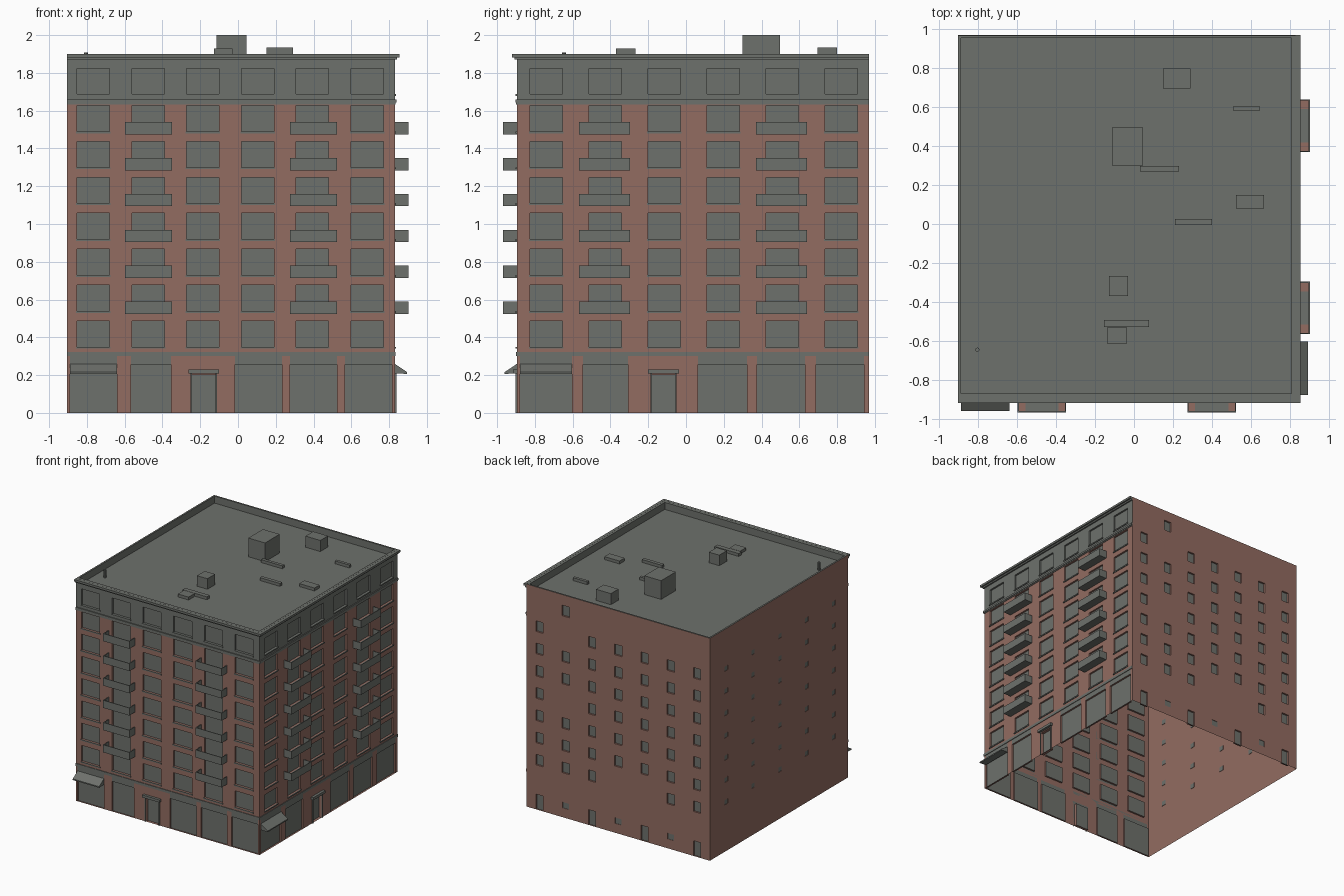
import bpy
import bmesh
from mathutils import Vector

if "Cube" in bpy.data.objects:
    bpy.data.objects.remove(bpy.data.objects["Cube"], do_unlink=True)


def material(name, rgb):
    m = bpy.data.materials.new(name)
    m.use_nodes = True
    m.diffuse_color = (*rgb, 1)
    shader = m.node_tree.nodes["Principled BSDF"]
    shader.inputs["Base Color"].default_value = (*rgb, 1)
    shader.inputs["Roughness"].default_value = 0.9
    return m


MATS = [material("brick", (0.29, 0.15, 0.12)), material("grey_stone", (0.155, 0.165, 0.15))]
BRICK, GREY = 0, 1
X0, X1, Y0, Y1 = -0.905, 0.83, -0.895, 0.97
TOP, ROOF, FLOOR = 1.9, 1.84, 0.19
ROWS = [0.35 + FLOOR * k for k in range(7)]


def finish(name, bm):
    mesh = bpy.data.meshes.new(name)
    bm.to_mesh(mesh)
    bm.free()
    for m in MATS:
        mesh.materials.append(m)
    ob = bpy.data.objects.new(name, mesh)
    bpy.context.collection.objects.link(ob)
    return ob


def quad(bm, pts, normal, mat):
    f = bm.faces.new([bm.verts.new(p) for p in pts])
    f.normal_update()
    if f.normal.dot(normal) < 0:
        f.normal_flip()
    f.material_index = mat


# Each facade maps (along, outward, up) to world space
FACES = {
    "front": lambda u, d, z: Vector((u, Y0 - d, z)),
    "left": lambda u, d, z: Vector((X1 + d, u, z)),
    "back": lambda u, d, z: Vector((u, Y1 + d, z)),
    "right": lambda u, d, z: Vector((X0 - d, u, z)),
}


def add_box(bm, a, b, mat=GREY):
    lo = [min(p) for p in zip(a, b)]
    hi = [max(p) for p in zip(a, b)]
    made = bmesh.ops.create_cube(bm, size=1)["verts"]
    for v in made:
        v.co = Vector([(lo[i] + hi[i]) / 2 + v.co[i] * (hi[i] - lo[i]) for i in range(3)])
    for f in {f for v in made for f in v.link_faces}:
        f.material_index = mat


def face_box(bm, side, u, d, z, mat=GREY):
    place = FACES[side]
    add_box(bm, place(u[0], d[0], z[0]), place(u[1], d[1], z[1]), mat)


def wall(name, side, u0, u1, openings, rule):
    """Wall split on the opening edges, with recessed panes."""
    place, bm = FACES[side], bmesh.new()
    out = place(0, 1, 0) - place(0, 0, 0)
    along, up = place(1, 0, 0) - place(0, 0, 0), Vector((0, 0, 1))
    us = sorted({u0, u1, *[round(c, 4) for o in openings for c in o[0:2]]})
    zs = sorted({0, 0.3, 1.635, TOP, *[round(c, 4) for o in openings for c in o[2:4]]})
    for a, b in zip(us, us[1:]):
        for c, d in zip(zs, zs[1:]):
            mu, mz = (a + b) / 2, (c + d) / 2
            if any(o[0] < mu < o[1] and o[2] < mz < o[3] for o in openings):
                continue
            quad(bm, [place(a, 0, c), place(b, 0, c), place(b, 0, d), place(a, 0, d)], out, rule(mu, mz))
    for a, b, c, d, depth in openings:
        loop = [(a, c), (b, c), (b, d), (a, d)]
        quad(bm, [place(u, -depth, z) for u, z in loop], out, GREY)
        for (p, q), n in zip(zip(loop, loop[1:] + loop[:1]), (up, -along, -up, along)):
            quad(bm, [place(p[0], 0, p[1]), place(q[0], 0, q[1]), place(q[0], -depth, q[1]),
                      place(p[0], -depth, p[1])], n, rule((a + b) / 2, (c + d) / 2))
    bmesh.ops.remove_doubles(bm, verts=bm.verts, dist=0.0001)
    finish(name, bm)


def street_facade(side, u0, u1, first, step, shops, door, balconies):
    width, depth = 0.172, 0.015
    starts = [first + step * i for i in range(6)]
    windows = [(s, s + width, z, z + 0.137) for s in starts for z in ROWS + [1.687]]
    shop_cuts = [(a, b, 0, 0.257) for a, b in shops]
    openings = [(*w, depth) for w in windows + shop_cuts] + [(*door, 0, 0.2, 0.025)]

    def rule(u, z):
        lintel = 0.258 < z < 0.3 and any(a < u < b for a, b in shops)
        return GREY if z > 1.635 or lintel else BRICK

    wall(side + "_wall", side, u0, u1, openings, rule)

    # Window sills
    bm = bmesh.new()
    for a, b, z, _ in windows:
        face_box(bm, side, (a - 0.005, b + 0.005), (0, 0.007), (z - 0.01, z))
    finish(side + "_sills", bm)

    # Stone courses and the stepped cornice
    bm = bmesh.new()
    for z0, z1, d in ((0.3, 0.322, 0.005), (1.632, 1.642, 0.004), (1.642, 1.658, 0.008),
                      (1.87, 1.882, 0.012), (1.882, TOP, 0.025)):
        start = u0 if side == "front" else u0 - d
        end = u1 + d if side == "front" else u1
        face_box(bm, side, (start, end), (0, d), (z0, z1))
    finish(side + "_courses", bm)

    # Open-topped balconies
    bm = bmesh.new()
    reach, t = 0.073, 0.006
    for a, b in balconies:
        mid = (a + b) / 2
        for z in ROWS[1:]:
            lo, hi = z - 0.016, z + 0.049
            face_box(bm, side, (a, b), (0, reach), (lo, lo + t))
            for p, q in ((a + t, mid - 0.085), (mid + 0.085, b - t)):
                face_box(bm, side, (p, q), (0, reach - t), (lo + t, lo + t + 0.002), BRICK)
            face_box(bm, side, (a, b), (reach - t, reach), (lo, hi))
            for p in (a, b - t):
                face_box(bm, side, (p, p + t), (0, reach), (lo, hi))
    finish(side + "_balconies", bm)

    # Door surround and canopy
    bm = bmesh.new()
    a, b = door
    face_box(bm, side, (a - 0.02, b + 0.02), (0, 0.022), (0.208, 0.23))
    for p in (a - 0.008, b):
        face_box(bm, side, (p, p + 0.008), (0, 0.008), (0, 0.208))
    finish(side + "_door_surround", bm)

    # Sloping awning over the end shop
    bm = bmesh.new()
    place = FACES[side]
    a, b = shops[0]
    profile = [(0, 0.26), (0.065, 0.216), (0.065, 0.206), (0, 0.21)]
    ends = [[bm.verts.new(place(u, d, z)) for d, z in profile] for u in (a, b)]
    for e in ends:
        bm.faces.new(e)
    for i in range(4):
        j = (i + 1) % 4
        bm.faces.new((ends[0][i], ends[0][j], ends[1][j], ends[1][i]))
    bmesh.ops.recalc_face_normals(bm, faces=bm.faces)
    for f in bm.faces:
        f.material_index = GREY
    finish(side + "_awning", bm)


street_facade("front", X0, X1, -0.852, 0.29,
              [(-0.89, -0.64), (-0.566, -0.354), (-0.016, 0.233), (0.275, 0.524), (0.566, 0.815)],
              (-0.243, -0.12), [(-0.598, -0.349), (0.275, 0.524)])
street_facade("left", Y0, Y1, -0.825, 0.312,
              [(-0.878, -0.603), (-0.545, -0.307), (0.063, 0.323), (0.376, 0.63), (0.688, 0.942)],
              (-0.18, -0.058), [(-0.566, -0.296), (0.37, 0.64)])

# Plain back wall with small windows and service doors
back = []
for i in range(7):
    u = 0.705 - 0.248 * i
    for k, z in enumerate(ROWS):
        if (i, k) not in ((1, 6), (3, 0), (4, 0), (1, 3)):
            back.append((u - 0.035, u + 0.035, z + 0.03, z + 0.12, 0.015))
    if i % 2:
        back.append((u - 0.03, u + 0.03, 0.08, 0.13, 0.003))
    else:
        back.append((u - 0.035, u + 0.035, 0, 0.13, 0.015))
back.append((0.422, 0.492, 1.72, 1.81, 0.015))
wall("back_wall", "back", X0, X1, back, lambda u, z: BRICK)

# Blank side wall with tiny vents
vents = [(u - 0.022, u + 0.022, z + 0.05, z + 0.09, 0.003)
         for u in [0.75 - 0.363 * i for i in range(5)] for z in ROWS]
wall("right_wall", "right", Y0, Y1, vents, lambda u, z: BRICK)

# Parapet and roof deck
bm = bmesh.new()
quad(bm, [(X0, Y0, ROOF), (X1, Y0, ROOF), (X1, Y1, ROOF), (X0, Y1, ROOF)], Vector((0, 0, 1)), GREY)
finish("roof_deck", bm)
bm = bmesh.new()
e = 0.001
for a, b, c, d in ((X0 + e, X1 - e, Y0 + e, Y0 + 0.025), (X0 + e, X1 - e, Y1 - 0.015, Y1 - e),
                   (X0 + e, X0 + 0.015, Y0 + e, Y1 - e), (X1 - 0.02, X1 - e, Y0 + e, Y1 - e)):
    add_box(bm, (a, c, ROOF), (b, d, TOP))
finish("parapet", bm)

# Rooftop housings: x range, y range, top
for i, (a, b, c, d, top) in enumerate((
        (-0.113, 0.046, 0.3, 0.497, 2.0), (0.15, 0.29, 0.697, 0.8, 1.935),
        (-0.128, -0.03, -0.37, -0.267, 1.93), (0.51, 0.646, 0.58, 0.605, 1.865),
        (0.03, 0.23, 0.27, 0.297, 1.865), (0.523, 0.667, 0.08, 0.15, 1.865),
        (0.21, 0.4, -0.005, 0.026, 1.865), (-0.154, 0.077, -0.53, -0.492, 1.865),
        (-0.138, -0.036, -0.615, -0.533, 1.865))):
    bm = bmesh.new()
    add_box(bm, (a, c, ROOF), (b, d, top))
    finish("rooftop_housing_%d" % (i + 1), bm)

# Vent pipe
bm = bmesh.new()
bmesh.ops.create_cone(bm, cap_ends=True, segments=10, radius1=0.011, radius2=0.011, depth=0.067)
bmesh.ops.translate(bm, verts=bm.verts, vec=(-0.805, -0.646, ROOF + 0.0335))
for f in bm.faces:
    f.material_index = GREY
finish("vent_pipe", bm)
